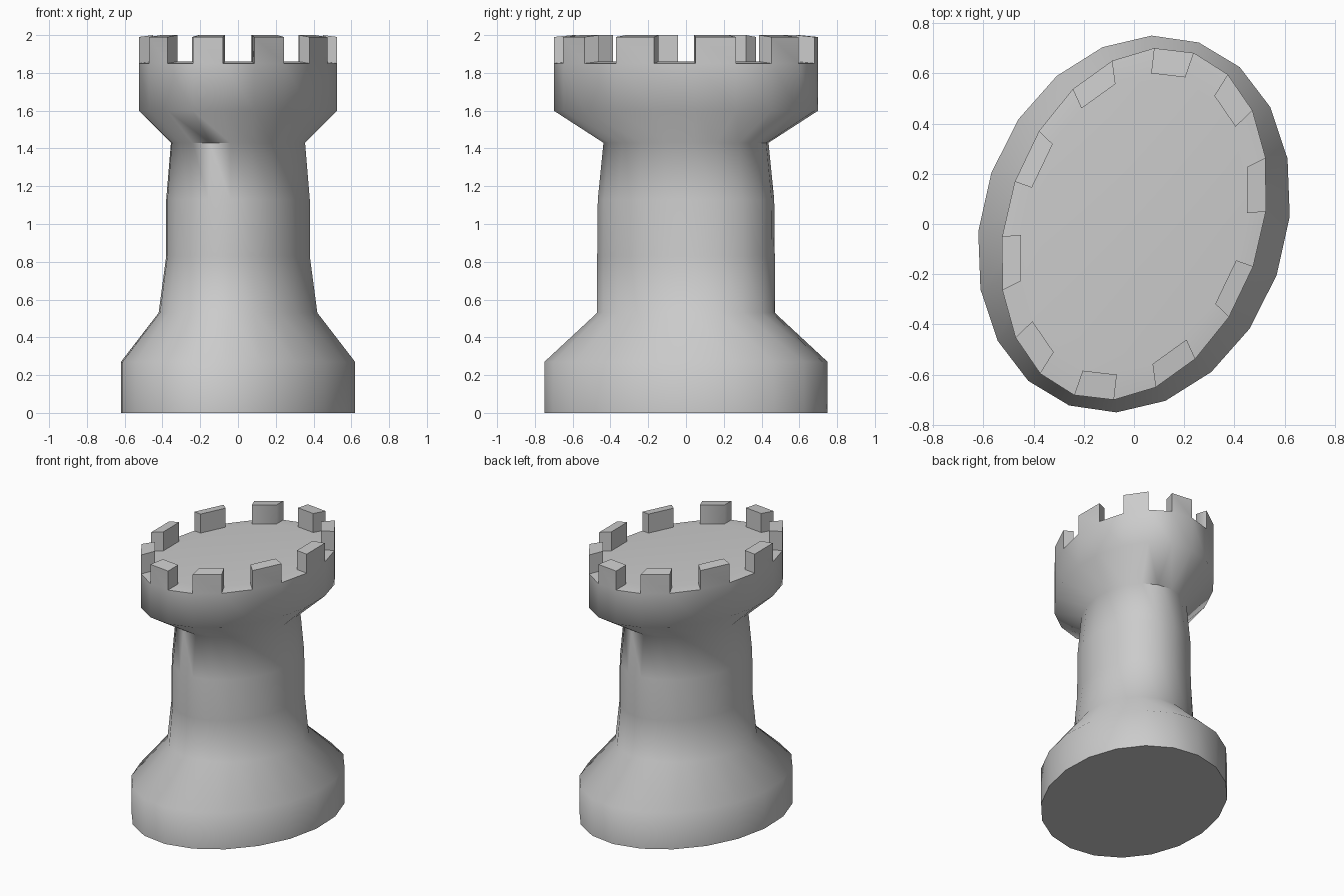
import bpy, bmesh, math
from mathutils import Vector

if "Cube" in bpy.data.objects:
    bpy.data.objects.remove(bpy.data.objects["Cube"])

SIDES = 20
INSET = 0.857   # inner edge of the battlement ring
RISE = 0.14     # merlon height

# Skewed-ellipse sections: height, first axis (x, y), second axis (x, y)
BASE = ((0.07, 0.75), (0.62, 0.03))
HEAD = ((0.08, 0.70), (0.525, 0.05))
SECTIONS = [
    (0.00, *BASE),
    (0.27, *BASE),
    (0.53, (0.045, 0.47), (0.42, 0.03)),
    (0.83, (0.04, 0.47), (0.38, 0.03)),
    (1.13, (0.04, 0.467), (0.38, 0.03)),
    (1.43, (0.04, 0.437), (0.355, 0.03)),
    (1.60, *HEAD),
    (1.85, *HEAD),
]

bm = bmesh.new()


def ring(z, a, b, scale=1.0):
    verts = []
    for k in range(SIDES):
        t = 2 * math.pi * k / SIDES
        p = (Vector(a) * math.cos(t) + Vector(b) * math.sin(t)) * scale
        verts.append(bm.verts.new((p.x, p.y, z)))
    return verts


def merlon(corners):
    top = [bm.verts.new(v.co + Vector((0, 0, RISE))) for v in corners]
    bm.faces.new(top)
    for i in range(4):
        j = (i + 1) % 4
        bm.faces.new((corners[i], corners[j], top[j], top[i]))


# Body: loft the sections from base to head
rings = [ring(*s) for s in SECTIONS]
for low, high in zip(rings, rings[1:]):
    for k in range(SIDES):
        n = (k + 1) % SIDES
        bm.faces.new((low[k], low[n], high[n], high[k]))
bm.faces.new(rings[0])

# Roof and battlements: a merlon stands on every other side
rim = rings[-1]
inner = ring(1.86, *HEAD, INSET)
bm.faces.new(inner)
for k in range(SIDES):
    n = (k + 1) % SIDES
    quad = (rim[k], rim[n], inner[n], inner[k])
    if k % 2 == 0:
        merlon(quad)
    else:
        bm.faces.new(quad)

bmesh.ops.recalc_face_normals(bm, faces=bm.faces)
mesh = bpy.data.meshes.new("rook_tower")
bm.to_mesh(mesh)
bm.free()
tower = bpy.data.objects.new("rook_tower", mesh)
bpy.context.collection.objects.link(tower)

# Smooth body, crisp battlements
bpy.context.view_layer.objects.active = tower
tower.select_set(True)
bpy.ops.object.shade_smooth_by_angle(angle=math.radians(62))
